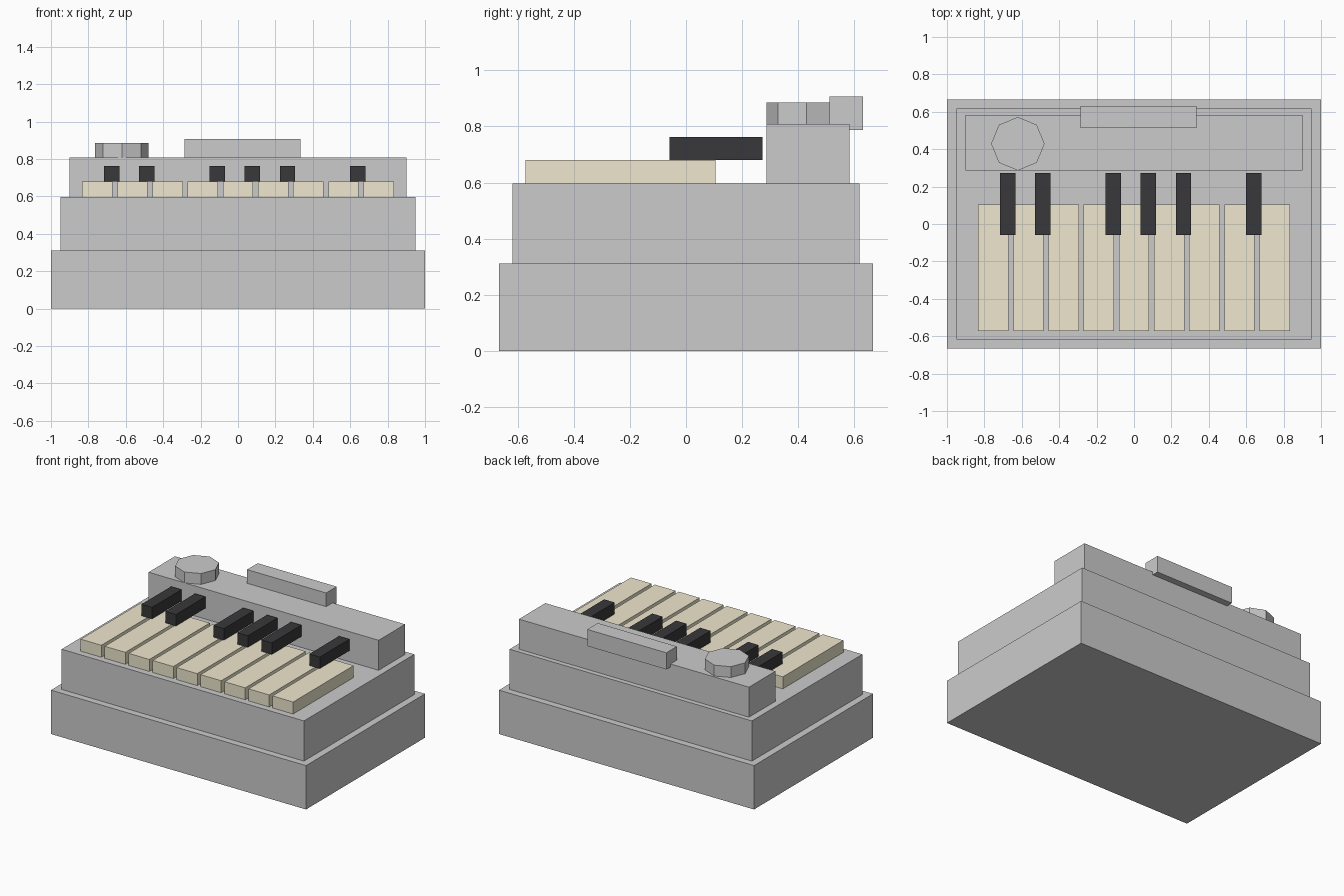
import bpy

if "Cube" in bpy.data.objects:
    bpy.data.objects.remove(bpy.data.objects["Cube"])


def material(name, rgb):
    mat = bpy.data.materials.new(name)
    mat.diffuse_color = (*rgb, 1)
    mat.use_nodes = True
    mat.node_tree.nodes["Principled BSDF"].inputs["Base Color"].default_value = mat.diffuse_color
    return mat


def box(name, x, y, z, mat=None):
    """Box from (min, max) ranges on each axis."""
    bpy.ops.mesh.primitive_cube_add(size=1, location=[(a + b) / 2 for a, b in (x, y, z)])
    ob = bpy.context.object
    ob.name = name
    ob.scale = [b - a for a, b in (x, y, z)]
    bpy.ops.object.transform_apply(location=False, rotation=False, scale=True)
    if mat:
        ob.data.materials.append(mat)
    return ob


ivory = material("ivory", (0.86, 0.80, 0.62))
ebony = material("ebony", (0.04, 0.04, 0.043))

# Stepped body
BASE_TOP, BODY_TOP, PANEL_TOP, KEY_TOP = 0.311, 0.596, 0.809, 0.681
box("base", (-1, 1), (-0.666, 0.666), (0, BASE_TOP))
box("body", (-0.95, 0.95), (-0.618, 0.618), (BASE_TOP, BODY_TOP))
box("rear_panel", (-0.902, 0.902), (0.287, 0.583), (BODY_TOP, PANEL_TOP))

# Nine white keys
PITCH, KEY_W = 0.188, 0.162
for i in range(9):
    cx = (i - 4) * PITCH
    box(f"white_key_{i + 1}", (cx - KEY_W / 2, cx + KEY_W / 2),
        (-0.572, 0.105), (BODY_TOP, KEY_TOP), ivory)

# Black keys sit slightly left of the gaps between white keys
for gap in (0, 1, 3, 4, 5, 7):
    cx = (gap - 3.5) * PITCH - 0.017
    box(f"black_key_{gap + 1}", (cx - 0.041, cx + 0.041),
        (-0.058, 0.273), (KEY_TOP, 0.763), ebony)

# Octagonal knob and display bar on the rear panel
bpy.ops.mesh.primitive_cylinder_add(vertices=8, radius=0.143, depth=0.08,
                                    location=(-0.621, 0.429, 0.846))
bpy.context.object.name = "knob"
box("top_bar", (-0.287, 0.333), (0.512, 0.63), (0.788, 0.906))
